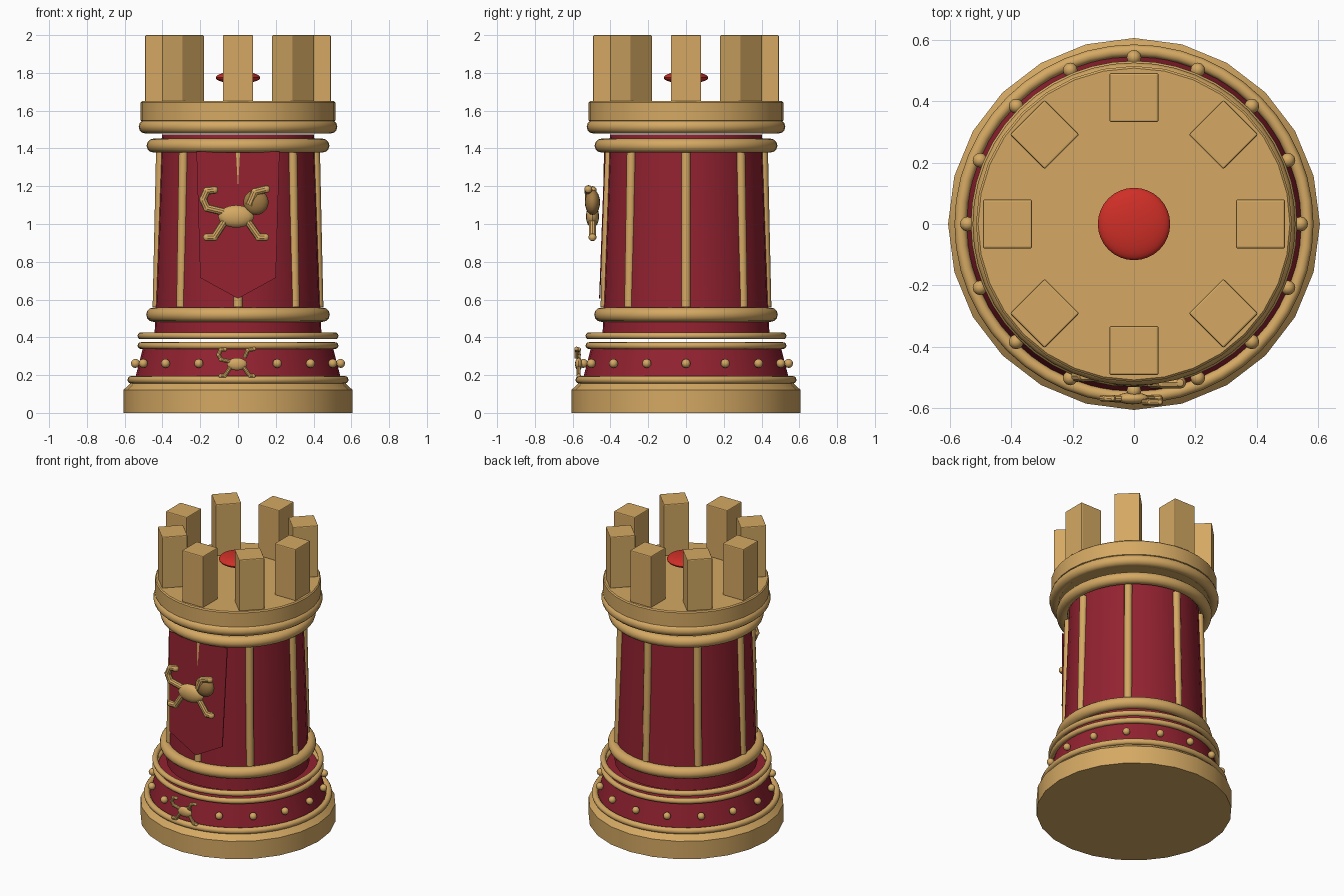
import bpy, bmesh, math
from mathutils import Vector

if "Cube" in bpy.data.objects:
    bpy.data.objects.remove(bpy.data.objects["Cube"])


def material(name, col):
    m = bpy.data.materials.new(name)
    m.diffuse_color = (*col, 1)
    m.use_nodes = True
    m.node_tree.nodes["Principled BSDF"].inputs["Base Color"].default_value = m.diffuse_color
    return m


GOLD = material("gold", (0.66, 0.395, 0.125))
RED = material("dark red", (0.29, 0.016, 0.03))
BALL = material("bright red", (0.62, 0.028, 0.02))
BRONZE = material("bronze", (0.36, 0.2, 0.06))


def finish(ob, name, mat, smooth=True):
    ob.name = name
    ob.data.materials.clear()
    ob.data.materials.append(mat)
    if smooth:
        bpy.ops.object.select_all(action='DESELECT')
        ob.select_set(True)
        bpy.context.view_layer.objects.active = ob
        bpy.ops.object.shade_smooth_by_angle(angle=math.radians(35))
    return ob


def from_bmesh(bm, name, mat, smooth=True):
    me = bpy.data.meshes.new(name)
    bmesh.ops.recalc_face_normals(bm, faces=bm.faces)
    bm.to_mesh(me)
    bm.free()
    ob = bpy.data.objects.new(name, me)
    bpy.context.collection.objects.link(ob)
    return finish(ob, name, mat, smooth)


def lathe(name, profile, mat, n=32):
    """Closed turned solid from (radius, z) points."""
    bm = bmesh.new()
    rings = [[bm.verts.new((r * math.cos(2 * math.pi * i / n),
                            r * math.sin(2 * math.pi * i / n), z)) for i in range(n)]
             for r, z in profile]
    for a, b in zip(rings, rings[1:]):
        for i in range(n):
            j = (i + 1) % n
            bm.faces.new((a[i], a[j], b[j], b[i]))
    bm.faces.new(rings[0][::-1])
    bm.faces.new(rings[-1])
    return from_bmesh(bm, name, mat)


def ring(name, z, outer, minor):
    bpy.ops.mesh.primitive_torus_add(major_radius=outer - minor, minor_radius=minor,
                                     major_segments=48, minor_segments=12,
                                     location=(0, 0, z))
    finish(bpy.context.object, name, GOLD)


def ball(name, loc, scale, mat, seg=24):
    bpy.ops.mesh.primitive_uv_sphere_add(segments=seg, ring_count=seg // 2,
                                         radius=1, location=loc)
    ob = bpy.context.object
    ob.scale = scale
    bpy.ops.object.transform_apply(location=False, rotation=False, scale=True)
    finish(ob, name, mat)


def rod(name, a, b, r, mat=GOLD, n=12):
    a, b = Vector(a), Vector(b)
    d = b - a
    bpy.ops.mesh.primitive_cylinder_add(vertices=n, radius=r, depth=d.length,
                                        location=(a + b) / 2,
                                        rotation=d.to_track_quat('Z', 'Y').to_euler())
    finish(bpy.context.object, name, mat)


# Turned tower sections
lathe("base", [(0.606, 0), (0.606, 0.122), (0.565, 0.16)], GOLD, 24)
lathe("lower_band", [(0.55, 0.16), (0.5, 0.358)], RED)
lathe("body", [(0.443, 0.395), (0.437, 0.52), (0.403, 1.475)], RED)
lathe("cornice", [(0.47, 1.487), (0.505, 1.543), (0.515, 1.547),
                  (0.515, 1.643), (0.508, 1.65)], GOLD)

# Gold rings
for name, z, outer, minor in (("base_ring", 0.175, 0.585, 0.02),
                              ("band_ring", 0.356, 0.532, 0.018),
                              ("collar_ring", 0.408, 0.532, 0.018),
                              ("body_lower_ring", 0.52, 0.486, 0.038),
                              ("body_upper_ring", 1.415, 0.484, 0.037),
                              ("cornice_ring", 1.515, 0.526, 0.036)):
    ring(name, z, outer, minor)

# Ribs and battlements, eight of each
for i in range(8):
    a = i * math.pi / 4
    c, s = math.cos(a), math.sin(a)
    rod("rib", (0.427 * c, 0.427 * s, 0.56), (0.409 * c, 0.409 * s, 1.385), 0.025)
    bpy.ops.mesh.primitive_cube_add(size=1, location=(0.412 * c, 0.412 * s, 1.823),
                                    rotation=(0, 0, a))
    ob = bpy.context.object
    ob.scale = (0.16, 0.16, 0.354)
    bpy.ops.object.transform_apply(location=False, rotation=False, scale=True)
    bev = ob.modifiers.new("bevel", 'BEVEL')
    bev.width, bev.segments = 0.006, 2
    finish(ob, "battlement", GOLD, False)

# Studs around the lower band
for i in range(16):
    a = i * math.pi / 8
    ball("stud", (0.543 * math.cos(a), 0.543 * math.sin(a), 0.262), (0.024,) * 3, GOLD, 12)

# Flattened jewel over the deck
ball("jewel", (0, 0, 1.775), (0.118, 0.118, 0.032), BALL, 32)

# Pointed banner hanging on the front
bm = bmesh.new()
outline = [(-0.22, 1.385), (-0.2, 0.715), (0, 0.605), (0.2, 0.715), (0.22, 1.385)]
front = [bm.verts.new((x, -0.431 - 0.029 * (1.385 - z) / 0.78, z)) for x, z in outline]
face = bm.faces.new(front)
out = bmesh.ops.extrude_face_region(bm, geom=[face])
bmesh.ops.translate(bm, vec=(0, 0.006, 0),
                    verts=[v for v in out["geom"] if isinstance(v, bmesh.types.BMVert)])
from_bmesh(bm, "banner", RED, False)


# Heraldic beast: ellipsoid body with jointed rod limbs
LIMBS = {
    "tail": [(-0.05, 0.02), (-0.155, 0.045), (-0.175, 0.09), (-0.155, 0.135), (-0.115, 0.14)],
    "rear_leg": [(-0.05, -0.01), (-0.115, -0.11), (-0.155, -0.11)],
    "front_leg": [(0.05, -0.01), (0.12, -0.11), (0.155, -0.11)],
    "raised_leg": [(0.07, 0.06), (0.1, 0.13), (0.16, 0.145)],
}


def beast(label, x, y, z, k, mane):
    ball(label + "_body", (x, y, z), (0.095 * k, 0.035 * k, 0.06 * k), GOLD, 16)
    if mane:
        ball(label + "_mane", (x + 0.105 * k, y, z + 0.075 * k),
             (0.067 * k, 0.04 * k, 0.067 * k), BRONZE, 20)
    for part, path in LIMBS.items():
        dy = -0.022 * k if part == "raised_leg" else 0
        pts = [(x + px * k, y + dy, z + pz * k) for px, pz in path]
        for p, q in zip(pts, pts[1:]):
            rod(label + "_" + part, p, q, 0.02 * k, n=10)
        for p in pts[1:]:
            ball(label + "_" + part + "_joint", p, (0.021 * k,) * 3, GOLD, 10)


beast("banner_beast", -0.01, -0.495, 1.04, 1.0, True)
beast("band_beast", -0.005, -0.568, 0.258, 0.56, False)
